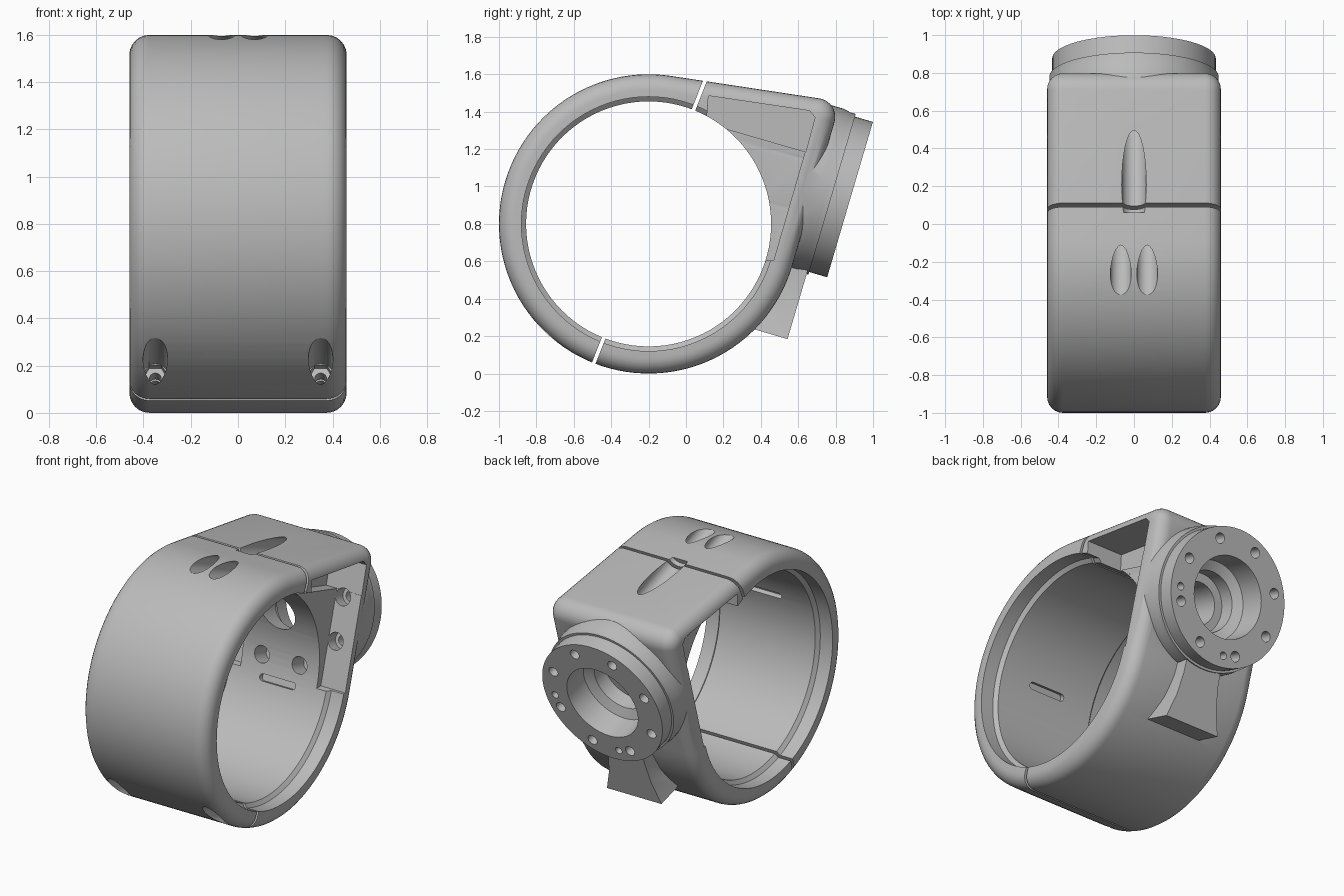
import bpy, bmesh
from math import sin, cos, pi, radians
from mathutils import Matrix, Vector

if "Cube" in bpy.data.objects:
    bpy.data.objects.remove(bpy.data.objects["Cube"])

grey = bpy.data.materials.new("satin_grey")
grey.use_nodes = True
grey.diffuse_color = (0.5, 0.5, 0.5, 1)
grey.node_tree.nodes["Principled BSDF"].inputs["Base Color"].default_value = (0.5, 0.5, 0.5, 1)

CENTRE = Vector((0, -0.2, 0.8))
TILT, TOP = radians(-16.4), radians(81.4)     # directions of back plate and top plate
RING, BORE, HALF = 0.8, 0.655, 0.46


def radial(angle):
    return Vector((0, cos(angle), sin(angle)))


def frame(origin, z):
    """Local z along the given direction, local x along world x."""
    x = Vector((1, 0, 0))
    m = Matrix((x, z.cross(x), z)).transposed().to_4x4()
    m.translation = origin
    return m


def side_frame(origin=(0, 0, 0)):
    """Local xy is world yz, local z is world x."""
    m = Matrix(((0, 0, 1), (1, 0, 0), (0, 1, 0))).to_4x4()
    m.translation = origin
    return m


def loft(name, loops, m):
    bm = bmesh.new()
    rows = [[bm.verts.new(m @ Vector(p)) for p in loop] for loop in loops]
    for a, b in zip(rows, rows[1:]):
        for i in range(len(a)):
            j = (i + 1) % len(a)
            bm.faces.new((a[i], a[j], b[j], b[i]))
    bm.faces.new(rows[0][::-1])
    bm.faces.new(rows[-1])
    bmesh.ops.recalc_face_normals(bm, faces=bm.faces)
    mesh = bpy.data.meshes.new(name)
    bm.to_mesh(mesh)
    bm.free()
    ob = bpy.data.objects.new(name, mesh)
    bpy.context.collection.objects.link(ob)
    return ob


def prism(name, pts, a, b, m):
    return loft(name, [[(u, v, z) for u, v in pts] for z in (a, b)], m)


def lathe(name, profile, m, n=32):
    return loft(name, [[(r * cos(2 * pi * i / n), r * sin(2 * pi * i / n), z) for i in range(n)]
                       for r, z in profile], m)


def rod(r, a, b, m, n=24):
    return lathe("cutter", [(r, a), (r, b)], m, n)


def combine(target, tool, op="DIFFERENCE", keep=False):
    mod = target.modifiers.new("join", "BOOLEAN")
    mod.object, mod.operation, mod.solver = tool, op, "EXACT"
    bpy.context.view_layer.objects.active = target
    bpy.ops.object.modifier_apply(modifier=mod.name)
    if not keep:
        bpy.data.objects.remove(tool)


def outline(d):
    """Ring with a tangent top plate and back plate, shrunk by d."""
    corner_r = 0.1
    mid = (TOP + TILT) / 2
    hub = (RING - corner_r) / cos((TOP - TILT) / 2)
    pts = []
    for i in range(81):
        a = TOP + (2 * pi + TILT - TOP) * i / 80
        pts.append(((RING - d) * cos(a), (RING - d) * sin(a)))
    for i in range(11):
        a = TILT + (TOP - TILT) * i / 10
        pts.append((hub * cos(mid) + (corner_r - d) * cos(a),
                    hub * sin(mid) + (corner_r - d) * sin(a)))
    return pts


# Main body with rounded rims
edge = 0.085
steps = [radians(15 * i) for i in range(7)]
sections = [(HALF - edge + edge * sin(t), edge * (1 - cos(t))) for t in steps]
sections = [(-x, d) for x, d in reversed(sections)] + sections
body = loft("rear_housing", [[(u, v, x) for u, v in outline(d)] for x, d in sections],
            side_frame(CENTRE))

# Flange and lower bracket on the tilted back plate
axis = radial(TILT)
flange_frame = frame(Vector((0, 0.877, 0.93)), axis)
combine(body, lathe("flange", [(0.456, -0.28), (0.456, -0.17), (0.448, -0.13), (0.448, -0.1),
                               (0.433, -0.1), (0.433, 0)], flange_frame, 80), "UNION")
half = [(0.13, 0.38), (0.135, 0.52), (0.155, 0.66), (0.2, 0.81)]
bracket = half + [(-x, y) for x, y in reversed(half)]
combine(body, prism("bracket", bracket, -0.325, -0.11, flange_frame), "UNION")

# Bore, wider by a chamfered step near both rims
combine(body, lathe("cutter", [(0.68, -0.6), (0.68, -0.37), (BORE, -0.35), (BORE, 0.35),
                               (0.68, 0.37), (0.68, 0.6)], side_frame(CENTRE), 96))

# Side windows, leaving a central web and a wider gusset
window = [(0.12, 1.485), (0.66, 1.405), (0.69, 1.37), (0.468, 0.604), (0.3, 0.6), (0.1, 1.2)]
upper = [(0.12, 1.485), (0.66, 1.405), (0.69, 1.37), (0.64, 1.185), (0.33, 1.275), (0.11, 1.34)]
for s in (-1, 1):
    combine(body, prism("cutter", window, s * 0.28, s * 0.6, side_frame()))
    combine(body, prism("cutter", upper, s * 0.2, s * 0.5, side_frame()))

# Stepped centre hole
combine(body, lathe("cutter", [(0.135, -0.8), (0.135, -0.3), (0.19, -0.3), (0.19, -0.2),
                               (0.25, -0.17), (0.26, 0.1)], flange_frame, 48))

# Bolt holes with wide recesses on the inside, and two pin holes
for i in range(8):
    a = radians(22.5 + 45 * i)
    m = flange_frame @ Matrix.Translation((0.36 * cos(a), 0.36 * sin(a), 0))
    combine(body, lathe("cutter", [(0.055, -0.65), (0.055, -0.22), (0.033, -0.22), (0.033, 0.05)],
                        m, 20))
for a in (radians(8), radians(98)):
    m = flange_frame @ Matrix.Translation((0.36 * cos(a), 0.36 * sin(a), 0))
    combine(body, rod(0.024, -0.1, 0.05, m, 16))

# Strap slots on the inner wall
ends = [radians(-90 + 22.5 * i) for i in range(9)]
slot = [(0.11 + 0.022 * cos(a), 0.022 * sin(a)) for a in ends]
slot += [(-x, -y) for x, y in slot]
for a in (-20, 160):
    combine(body, prism("cutter", slot, 0.6, 0.685, frame(CENTRE, radial(radians(a)))))

# Clamp screw pockets on the split line
SPLIT = radians(68.5)
along, across = radial(SPLIT), radial(SPLIT - pi / 2)
for s in (-1, 1):
    low = frame(CENTRE - 0.735 * along + Vector((s * 0.35, 0, 0)), -across)
    combine(body, rod(0.052, 0.12, 0.6, low))
    combine(body, rod(0.052, 0.08, 0.14, low, 6))
    combine(body, rod(0.025, -0.1, 0.1, low, 16))
    high = frame(CENTRE + 0.717 * along + Vector((s * 0.07, 0, 0)), -across)
    combine(body, rod(0.055, 0.12, 0.7, high))
    combine(body, rod(0.025, -0.1, 0.14, high, 16))
combine(body, rod(0.065, -0.03, 0.5, frame(Vector((0, 0.1, 1.59)), across), 32))

# Split into a front shell and a rear housing
shell = body.copy()
shell.data = body.data.copy()
shell.name = "front_shell"
bpy.context.collection.objects.link(shell)
block = [(-1, -2), (1, -2), (1, 2), (-1, 2)]
split_frame = frame(CENTRE, across)
combine(body, prism("cutter", block, -3, 0.01, split_frame))
combine(shell, prism("cutter", block, -0.01, 3, split_frame))

# Finish
bpy.ops.object.select_all(action="DESELECT")
for ob in (body, shell):
    ob.data.materials.clear()
    ob.data.materials.append(grey)
    ob.select_set(True)
bpy.context.view_layer.objects.active = body
bpy.ops.object.shade_smooth_by_angle(angle=radians(30))
